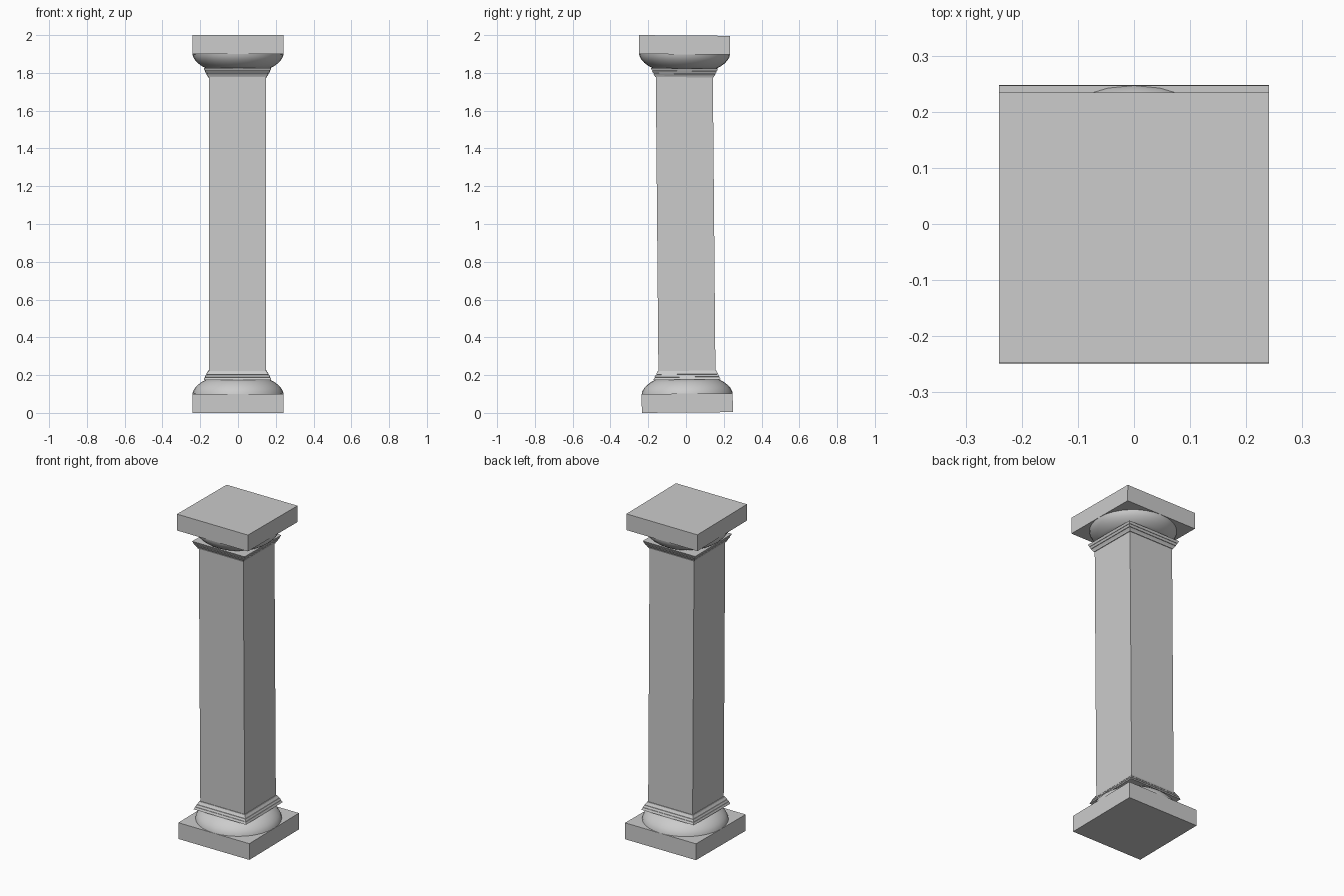
import bpy, bmesh, math
from mathutils import Matrix

if "Cube" in bpy.data.objects:
    bpy.data.objects.remove(bpy.data.objects["Cube"])


def finish(bm, name, matrix, smooth=False):
    bm.transform(matrix)
    bmesh.ops.recalc_face_normals(bm, faces=bm.faces)
    mesh = bpy.data.meshes.new(name)
    bm.to_mesh(mesh)
    bm.free()
    obj = bpy.data.objects.new(name, mesh)
    bpy.context.collection.objects.link(obj)
    if smooth:
        bpy.context.view_layer.objects.active = obj
        obj.select_set(True)
        bpy.ops.object.shade_smooth_by_angle(angle=math.radians(35))
        obj.select_set(False)


def lathe(name, profile, sides, matrix, smooth=False):
    """Stack rings of (half width, z); four sides gives a square section."""
    bm = bmesh.new()
    square = sides == 4
    scale = math.sqrt(2) if square else 1
    offset = math.pi / 4 if square else 0
    rings = []
    for r, z in profile:
        ring = []
        for i in range(sides):
            a = offset + 2 * math.pi * i / sides
            ring.append(bm.verts.new((r * scale * math.cos(a),
                                      r * scale * math.sin(a), z)))
        rings.append(ring)
    for low, high in zip(rings, rings[1:]):
        for i in range(sides):
            j = (i + 1) % sides
            bm.faces.new((low[i], low[j], high[j], high[i]))
    bm.faces.new(rings[0])
    bm.faces.new(rings[-1])
    finish(bm, name, matrix, smooth)


PLINTH = [(0.241, 0.0), (0.241, 0.1)]
CUSHION = [(0.241, 0.098), (0.238, 0.112), (0.228, 0.13), (0.212, 0.147),
           (0.192, 0.162), (0.165, 0.176)]
# stepped square collar with flared tiers
COLLAR = [(0.178, 0.174), (0.172, 0.187), (0.166, 0.187), (0.172, 0.189),
          (0.166, 0.201), (0.159, 0.201), (0.165, 0.203), (0.158, 0.214),
          (0.155, 0.221)]

# base and its mirrored capital, each leaning very slightly
base = Matrix.Translation((0, 0.007, 0.002)) @ Matrix.Rotation(0.008, 4, 'X')
capital = (Matrix.Translation((0, -0.007, 1.998))
           @ Matrix.Rotation(-0.008, 4, 'X') @ Matrix.Diagonal((1, 1, -1, 1)))
for label, m in (("base", base), ("capital", capital)):
    lathe(label + "_plinth", PLINTH, 4, m)
    lathe(label + "_cushion", CUSHION, 32, m, smooth=True)
    lathe(label + "_collar", COLLAR, 4, m @ Matrix.Translation((-0.003, 0, 0)))

# square shaft with the same slight lean
lean = Matrix.Identity(4)
lean[1][2] = -0.0088
lathe("shaft", [(0.151, -0.81), (0.151, 0.81)], 4,
      Matrix.Translation((-0.003, -0.002, 1.0)) @ lean)
